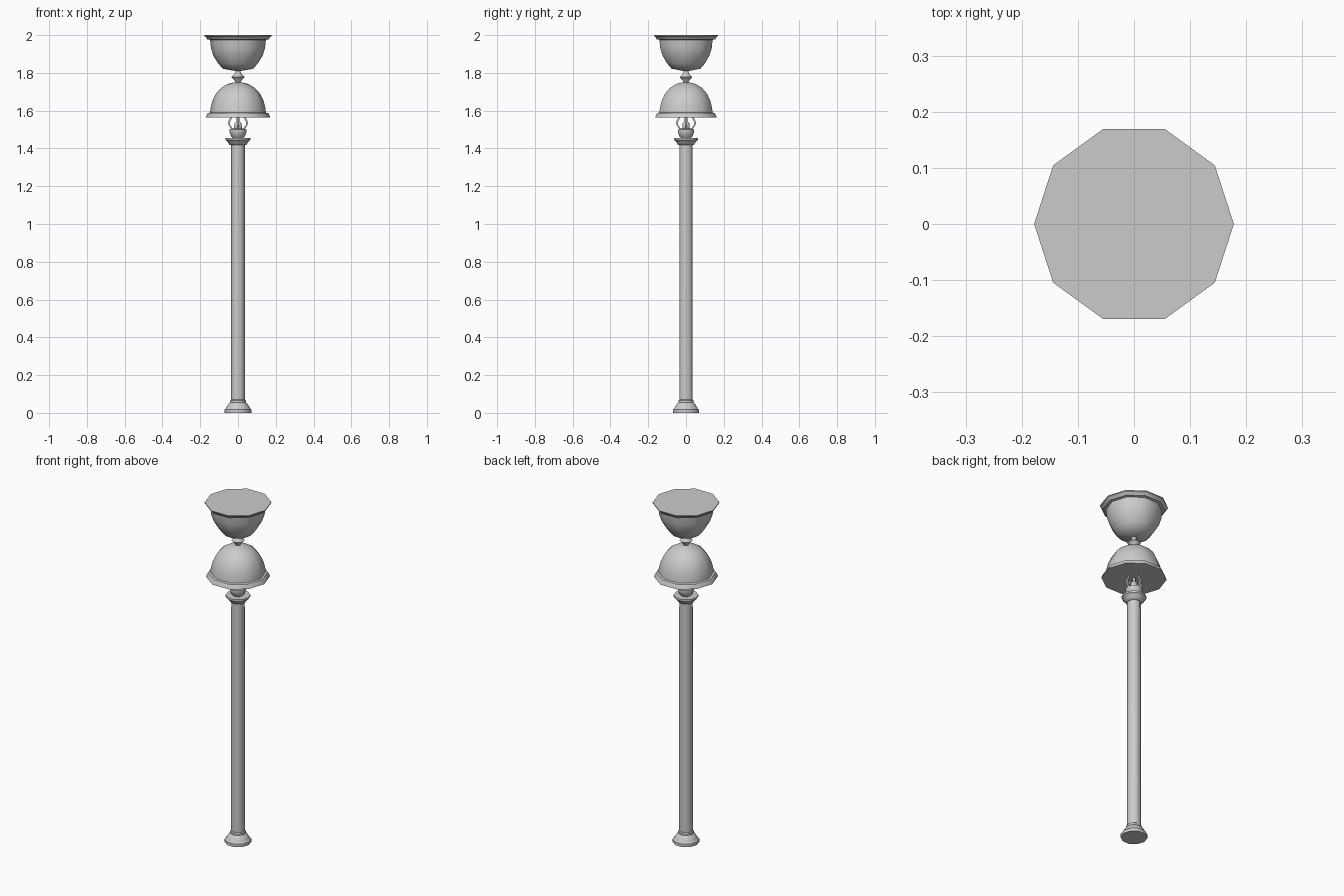
import bpy, bmesh, math

if "Cube" in bpy.data.objects:
    bpy.data.objects.remove(bpy.data.objects["Cube"])

SIDES = 10


def finish(obj):
    bpy.ops.object.select_all(action='DESELECT')
    obj.select_set(True)
    bpy.context.view_layer.objects.active = obj
    bpy.ops.object.shade_smooth_by_angle(angle=math.radians(40))


def make_object(name, bm):
    bmesh.ops.recalc_face_normals(bm, faces=bm.faces)
    mesh = bpy.data.meshes.new(name)
    bm.to_mesh(mesh)
    bm.free()
    obj = bpy.data.objects.new(name, mesh)
    bpy.context.collection.objects.link(obj)
    finish(obj)
    return obj


def lathe(name, profile, sides=SIDES):
    """Turn (radius, z) points round the z axis and cap both ends."""
    bm = bmesh.new()
    rings = []
    for r, z in profile:
        rings.append([bm.verts.new((r * math.cos(a), r * math.sin(a), z))
                      for a in (2 * math.pi * i / sides for i in range(sides))])
    for low, high in zip(rings, rings[1:]):
        for i in range(sides):
            j = (i + 1) % sides
            bm.faces.new((low[i], low[j], high[j], high[i]))
    bm.faces.new(rings[0])
    bm.faces.new(rings[-1])
    return make_object(name, bm)


# Foot, shaft and collar
lathe("foot", [(.071, 0), (.071, .018), (.065, .022), (.062, .03),
               (.05, .048), (.042, .055), (.042, .066), (.037, .07)])
lathe("shaft", [(.037, .06), (.036, 1.425)])
lathe("collar", [(.036, 1.417), (.045, 1.42), (.052, 1.43), (.06, 1.44),
                 (.066, 1.445), (.066, 1.455)])

# Small cup carrying the crown of prongs
lathe("cup", [(.022, 1.45), (.036, 1.463), (.043, 1.48), (.045, 1.49),
              (.045, 1.5), (.03, 1.505)])
lathe("crown_stem", [(.022, 1.5), (.018, 1.535), (.008, 1.545), (.008, 1.57)])

# Crown prongs: bent square bars, repeated on four sides
PRONG = [(.03, 1.5), (.046, 1.525), (.048, 1.54), (.034, 1.568)]
for k in range(4):
    angle = k * math.pi / 2
    c, s = math.cos(angle), math.sin(angle)
    bm = bmesh.new()
    rings = []
    for r, z in PRONG:
        ring = []
        for dr, t in ((-.005, -.006), (.005, -.006), (.005, .006), (-.005, .006)):
            x = r + dr
            ring.append(bm.verts.new((x * c - t * s, x * s + t * c, z)))
        rings.append(ring)
    for low, high in zip(rings, rings[1:]):
        for i in range(4):
            j = (i + 1) % 4
            bm.faces.new((low[i], low[j], high[j], high[i]))
    bm.faces.new(rings[0])
    bm.faces.new(rings[-1])
    make_object(f"crown_prong_{k + 1}", bm)

# Lower dome with its flared rim
lathe("lower_dome", [(.171, 1.563), (.168, 1.573), (.16, 1.587), (.148, 1.59),
                     (.145, 1.615), (.135, 1.653), (.117, 1.69), (.09, 1.72),
                     (.055, 1.741), (.02, 1.75)])

# Diamond knob between dome and bowl
lathe("knob", [(.012, 1.745), (.016, 1.757), (.035, 1.778),
               (.016, 1.797), (.013, 1.815)])

# Upper bowl with its closed flared rim
lathe("upper_bowl", [(.015, 1.81), (.08, 1.822), (.105, 1.85), (.13, 1.89),
                     (.143, 1.93), (.148, 1.975), (.163, 1.978),
                     (.17, 1.99), (.178, 1.995), (.178, 2.0)])
